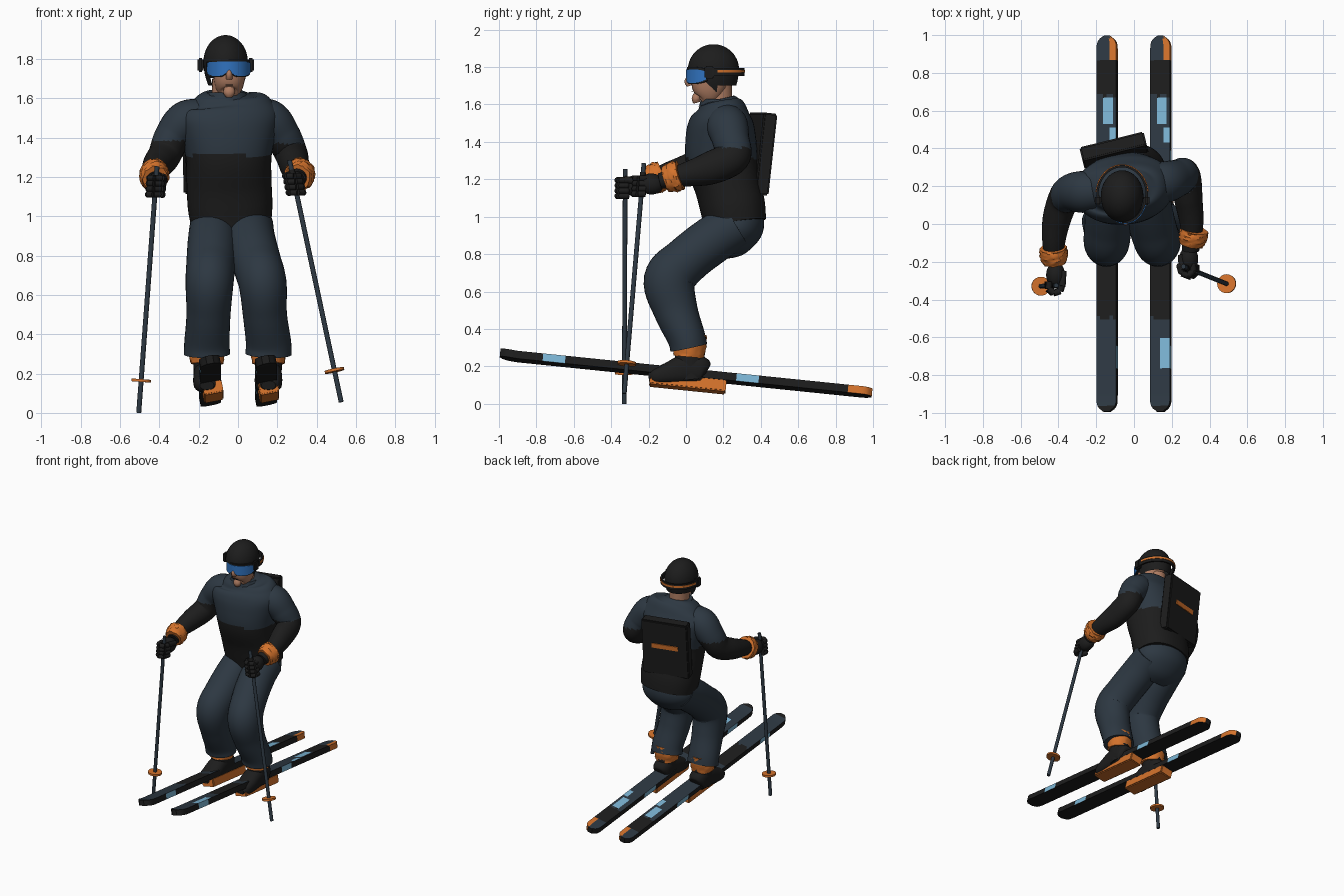
import bpy, bmesh, math, random
from mathutils import Vector, Matrix

if "Cube" in bpy.data.objects:
    bpy.data.objects.remove(bpy.data.objects["Cube"])

random.seed(4)
PI = math.pi


def material(name, rgb):
    m = bpy.data.materials.new(name)
    m.diffuse_color = (*rgb, 1)
    m.use_nodes = True
    m.node_tree.nodes["Principled BSDF"].inputs["Base Color"].default_value = m.diffuse_color
    return m


SLATE = material("slate cloth", (0.026, 0.039, 0.054))
BLACK = material("black", (0.012, 0.012, 0.012))
ORANGE = material("orange", (0.66, 0.17, 0.025))
SKIN = material("skin", (0.42, 0.20, 0.12))
LENS = material("lens blue", (0.03, 0.17, 0.52))
SKY = material("light blue", (0.20, 0.46, 0.66))


def finish(bm, name, mats, rule=None, angle=40):
    """Turn a bmesh into an object; rule(face centre, normal) gives the material index."""
    bmesh.ops.recalc_face_normals(bm, faces=bm.faces)
    if rule:
        for f in bm.faces:
            f.material_index = rule(f.calc_center_median(), f.normal)
    me = bpy.data.meshes.new(name)
    bm.to_mesh(me)
    bm.free()
    ob = bpy.data.objects.new(name, me)
    bpy.context.collection.objects.link(ob)
    for m in mats:
        me.materials.append(m)
    bpy.ops.object.select_all(action='DESELECT')
    bpy.context.view_layer.objects.active = ob
    ob.select_set(True)
    bpy.ops.object.shade_smooth_by_angle(angle=math.radians(angle))
    return ob


def loft(name, secs, mats, rule=None, steps=5, n=28, power=2.0, yaw=0, jitter=0):
    """Smooth tube through sections (x, y, z, rx, ry), square to the path."""
    P = [secs[0]] + list(secs) + [secs[-1]]
    pts = []
    for i in range(1, len(P) - 2):
        for k in range(steps):
            t = k / steps
            pts.append([0.5 * (2 * b + (c - a) * t + (2 * a - 5 * b + 4 * c - d) * t * t
                               + (3 * b - a - 3 * c + d) * t ** 3)
                        for a, b, c, d in zip(P[i - 1], P[i], P[i + 1], P[i + 2])])
    pts.append(list(secs[-1]))
    bm, rings = bmesh.new(), []
    ref = Vector((math.cos(yaw), math.sin(yaw), 0))
    for i, p in enumerate(pts):
        t = (Vector(pts[min(i + 1, len(pts) - 1)][:3]) - Vector(pts[max(i - 1, 0)][:3])).normalized()
        u = (ref - t * ref.dot(t)).normalized()
        v = t.cross(u)
        ring = []
        for k in range(n):
            c, s = math.cos(2 * PI * k / n), math.sin(2 * PI * k / n)
            c, s = [math.copysign(abs(q) ** (2 / power), q) for q in (c, s)]
            j = 1 + random.uniform(-jitter, jitter)
            ring.append(bm.verts.new(Vector(p[:3]) + (u * c * p[3] + v * s * p[4]) * j))
        rings.append(ring)
    for a, b in zip(rings, rings[1:]):
        for k in range(n):
            bm.faces.new((a[k], a[(k + 1) % n], b[(k + 1) % n], b[k]))
    bm.faces.new(rings[0])
    bm.faces.new(rings[-1])
    return finish(bm, name, mats, rule)


def rod(name, a, b, r, mat, n=12):
    return loft(name, [(*a, r, r), (*b, r, r)], [mat], steps=1, n=n)


def ball(name, c, r, mat, keep=None):
    bm = bmesh.new()
    bmesh.ops.create_uvsphere(bm, u_segments=36, v_segments=28, radius=1)
    for v in bm.verts:
        v.co = Vector(c) + Vector([q * s for q, s in zip(v.co, r)])
    if keep:
        bmesh.ops.delete(bm, geom=[f for f in bm.faces if not keep(f.calc_center_median())], context='FACES')
    return finish(bm, name, [mat])


def box(name, size, matrix, mat, bevel=0.006):
    bm = bmesh.new()
    bmesh.ops.create_cube(bm, size=1, matrix=matrix @ Matrix.Diagonal((*size, 1)))
    bmesh.ops.bevel(bm, geom=bm.edges[:], offset=bevel, segments=2, affect='EDGES')
    return finish(bm, name, [mat])


def band(name, c, rx, ry, a0, a1, low, high, thick, mat, n=32):
    """Curved upright strip; low and high give its edges from -1..1 along the arc."""
    bm, prev = bmesh.new(), None
    for i in range(n + 1):
        s = 2 * i / n - 1
        a = math.radians(a0 + (a1 - a0) * i / n)
        cur = [bm.verts.new((c[0] + math.cos(a) * (rx + o), c[1] + math.sin(a) * (ry + o), z))
               for o, z in ((0, low(s)), (thick, low(s)), (thick, high(s)), (0, high(s)))]
        if prev:
            for k in range(4):
                bm.faces.new((prev[k], prev[k - 1], cur[k - 1], cur[k]))
        if i in (0, n):
            bm.faces.new(cur)
        prev = cur
    return finish(bm, name, [mat])


# --- torso, collar and seat ---
loft("jacket", [(-.035, .262, .965, .205, .165), (-.04, .25, 1.05, .215, .172), (-.045, .225, 1.16, .216, .175),
                (-.048, .192, 1.30, .218, .190), (-.05, .186, 1.42, .245, .186), (-.052, .186, 1.505, .262, .170),
                (-.055, .186, 1.565, .23, .138), (-.06, .18, 1.605, .165, .11), (-.06, .175, 1.63, .10, .085)],
     [SLATE, BLACK], lambda c, n: int(c.z < 1.31), n=48, power=2.3, yaw=.12, steps=8)
loft("collar", [(-.06, .17, 1.59, .115, .10), (-.06, .17, 1.63, .098, .09)], [SLATE], jitter=.04)
loft("seat", [(-.035, .265, 1.0, .19, .15), (-.035, .262, .94, .205, .15), (-.035, .235, .875, .18, .112),
              (-.035, .18, .82, .13, .06)], [SLATE], n=40)

# --- legs, boots and skis, one set per side ---
TILT = Matrix.Rotation(math.radians(-5.85), 4, 'X') @ Matrix.Rotation(math.radians(-11), 4, 'Y')


def ski_colour(c, n):
    q = SKI.inverted() @ c
    m = SKI.inverted().to_3x3() @ n
    if m.z < -.5:
        return 1
    if q.y > .86 and q.x > .018:
        return 2
    if m.z < .5:
        return 3 if -.76 < q.y < -.64 or .26 < q.y < .38 else 1
    if (SKI.translation.x > 0 and -.76 < q.y < -.61 and q.x > 0) or (.53 < q.y < .67 and -.02 < q.x < .035) \
            or (.42 < q.y < .5 and q.x > .018):
        return 3
    return int(.68 < q.y < .86 or q.y < -.96 or -.5 < q.y < -.2)


for side, hip, knee, foot in (("left", -.13, -.145, -.158), ("right", .065, .125, .155)):
    loft(side + "_trouser_leg",
         [(hip, .27, .955, .115, .12), (hip, .148, .88, .125, .128), ((hip + knee) / 2, 0, .765, .125, .128),
          (knee, -.088, .66, .122, .138), (knee * .6 + foot * .4, -.055, .50, .112, .118),
          (foot, .0, .36, .115, .102), (foot, .015, .30, .118, .10)], [SLATE], n=32, steps=7)
    loft(side + "_boot_cuff", [(foot, .022, .37, .082, .085), (foot, .02, .31, .088, .088), (foot, .015, .25, .082, .08)],
         [ORANGE], jitter=.05)
    loft(side + "_boot_shaft", [(foot, .022, .34, .07, .075), (foot, .02, .24, .068, .08), (foot, .03, .13, .066, .08)], [BLACK])
    loft(side + "_boot_foot", [(foot, .11, .17, .04, .04), (foot, .085, .18, .064, .072), (foot, .0, .185, .068, .08),
                               (foot, -.10, .16, .07, .058), (foot, -.17, .145, .06, .042), (foot, -.20, .14, .035, .022)],
         [BLACK], power=2.5)
    sx = math.copysign(.142, foot)
    SKI = Matrix.Translation((sx, 0, .160)) @ TILT
    # ski: rows along the length, six strips across, rounded ends, raised tip
    bm, rows = bmesh.new(), []
    ys = [-1, -.995, -.985, -.97, -.95] + [-.93 + .02 * i for i in range(94)] + [.95, .97, .985, .995, 1]
    for y in ys:
        w = .053 * math.sqrt(max(.12, 1 - (max(0, abs(y) - .945) / .055) ** 2))
        up = .3 * max(0, -y - .9) ** 1.5
        rows.append([[bm.verts.new((w * k / 3, y, z + up)) for k in range(-3, 4)] for z in (-.021, .021)])
    for a, b in zip(rows, rows[1:]):
        for lv in (0, 1):
            for k in range(6):
                bm.faces.new((a[lv][k], a[lv][k + 1], b[lv][k + 1], b[lv][k]))
        for k in (0, 6):
            bm.faces.new((a[0][k], a[1][k], b[1][k], b[0][k]))
    for r in (rows[0], rows[-1]):
        bm.faces.new(r[0] + r[1][::-1])
    bm.transform(SKI)
    finish(bm, side + "_ski", [SLATE, BLACK, ORANGE, SKY], ski_colour)
    box(side + "_binding", (.10, .41, .066), SKI @ Matrix.Translation((.004, .015, -.05)), ORANGE)

# --- arms, gloves and poles: arm path, then cuff, hand, pole top and pole tip ---
ARMS = (
    ("left", 1.385,
     [(-.15, .17, 1.51, .085, .085), (-.26, .17, 1.485, .105, .11), (-.335, .165, 1.40, .093, .10),
      (-.375, .125, 1.31, .083, .09), (-.41, .02, 1.262, .075, .078), (-.425, -.10, 1.228, .06, .06),
      (-.42, -.21, 1.185, .045, .042)],
     (-.425, -.165, 1.205), (-.415, -.27, 1.165), (-.412, -.325, 1.255), (-.505, -.33, .0), 1),
    ("right", 1.37,
     [(.05, .215, 1.51, .085, .085), (.155, .22, 1.49, .105, .11), (.225, .24, 1.41, .093, .10),
      (.27, .25, 1.32, .083, .092), (.288, .13, 1.26, .075, .088), (.305, .0, 1.225, .062, .065),
      (.30, -.14, 1.19, .045, .042)],
     (.312, -.07, 1.21), (.29, -.185, 1.175), (.262, -.225, 1.285), (.525, -.33, .055), -1))
for side, hem, path, cuff, hand, top, tip, sg in ARMS:
    loft(side + "_arm", path, [SLATE, BLACK], lambda c, n: int(c.z < hem), steps=10)
    d = (Vector(hand) - Vector(cuff)).normalized()
    c0, h = Vector(cuff), Vector(hand)
    loft(side + "_glove_cuff", [(*(c0 - d * .042), .072, .078), (*c0, .074, .082), (*(c0 + d * .042), .062, .068)],
         [ORANGE], jitter=.07)
    ball(side + "_glove_palm", h, (.05, .068, .056), BLACK)
    # pole with grip and basket
    a, b = Vector(tip), Vector(top)
    ax = (b - a).normalized()
    rod(side + "_pole", a, b, .0125, SLATE)
    rod(side + "_pole_grip", b - ax * .15, b - ax * .05, .016, BLACK)
    rod(side + "_pole_basket", a + ax * .158, a + ax * .172, .05, ORANGE, 24)
    # fingers curled around the grip
    for k in range(4):
        g = a + ax * ((h.z + .03 - .028 * k - a.z) / ax.z)
        arc = []
        for j in range(5):
            t = math.radians(90 + sg * (60 + j * 55))
            arc.append(g + Vector((.038 * math.cos(t), .042 * math.sin(t), 0)))
        for p, q in zip(arc, arc[1:]):
            rod(side + "_finger", p, q, .017, BLACK, 10)
        ball(side + "_fingertip", arc[-1], (.0175,) * 3, BLACK)
    rod(side + "_thumb", h + Vector((sg * .04, .02, .02)), h + Vector((sg * .035, -.06, .035)), .018, BLACK)

# --- head ---
HX = -.063
FX = -.045
loft("neck", [(HX, .175, 1.56, .07, .075), (HX, .165, 1.70, .068, .08)], [SKIN])
loft("face", [(FX, .085, 1.615, .028, .03), (FX, .10, 1.628, .052, .058), (FX, .115, 1.67, .074, .085),
              (FX, .13, 1.75, .084, .105), (HX, .14, 1.83, .085, .11)], [SKIN], power=2.3)
loft("nose", [(FX, .03, 1.755, .01, .012), (FX, .014, 1.725, .016, .022), (FX, .02, 1.70, .016, .016)], [SKIN], n=14)
loft("chin", [(FX, .06, 1.61, .02, .02), (FX, .055, 1.63, .03, .025), (FX, .06, 1.655, .025, .02)], [SKIN], n=14)
box("mouth", (.042, .008, .005), Matrix.Translation((FX, .033, 1.668)), BLACK, .0015)


def helmet_keep(c):
    return c.z > (1.785 if c.y < .075 else 1.665 if c.y < .165 else 1.70)


ball("helmet", (HX, .147, 1.785), (.113, .137, .137), BLACK, lambda c: helmet_keep(c) and c.z > 1.755)
ball("helmet_lower", (HX, .147, 1.785), (.112, .135, .19), BLACK, lambda c: helmet_keep(c) and c.z < 1.79)

# --- goggles and strap ---
C = (-.047, .14)
notch = lambda s: 1.714 + .022 * math.exp(-(s / .16) ** 2) + .02 * abs(s) ** 6
band("goggle_frame", C, .098, .122, 190, 350, lambda s: notch(s) - .005, lambda s: 1.80 - .012 * abs(s) ** 6, .013, BLACK)
band("goggle_lens", C, .104, .128, 194, 346, notch, lambda s: 1.788 - .012 * abs(s) ** 6, .011, LENS)
band("goggle_strap", (HX, .155), .125, .145, -15, 195, lambda s: 1.752, lambda s: 1.795, .012, BLACK)
band("strap_stripe", (HX, .155), .132, .152, 5, 175, lambda s: 1.771, lambda s: 1.785, .009, ORANGE)
for s in (-1, 1):
    box("strap_clip", (.032, .05, .07), Matrix.Translation((HX + s * .128, .125, 1.77)), BLACK, .008)

# --- backpack ---
PACK = (Matrix.Translation((-.105, .388, 1.335)) @ Matrix.Rotation(math.radians(14), 4, 'Z')
        @ Matrix.Rotation(math.radians(-6.5), 4, 'X'))
box("backpack", (.35, .075, .44), PACK, BLACK, .008)
box("backpack_stripe", (.20, .008, .036), PACK @ Matrix.Translation((0, .039, .02)), ORANGE, .001)
